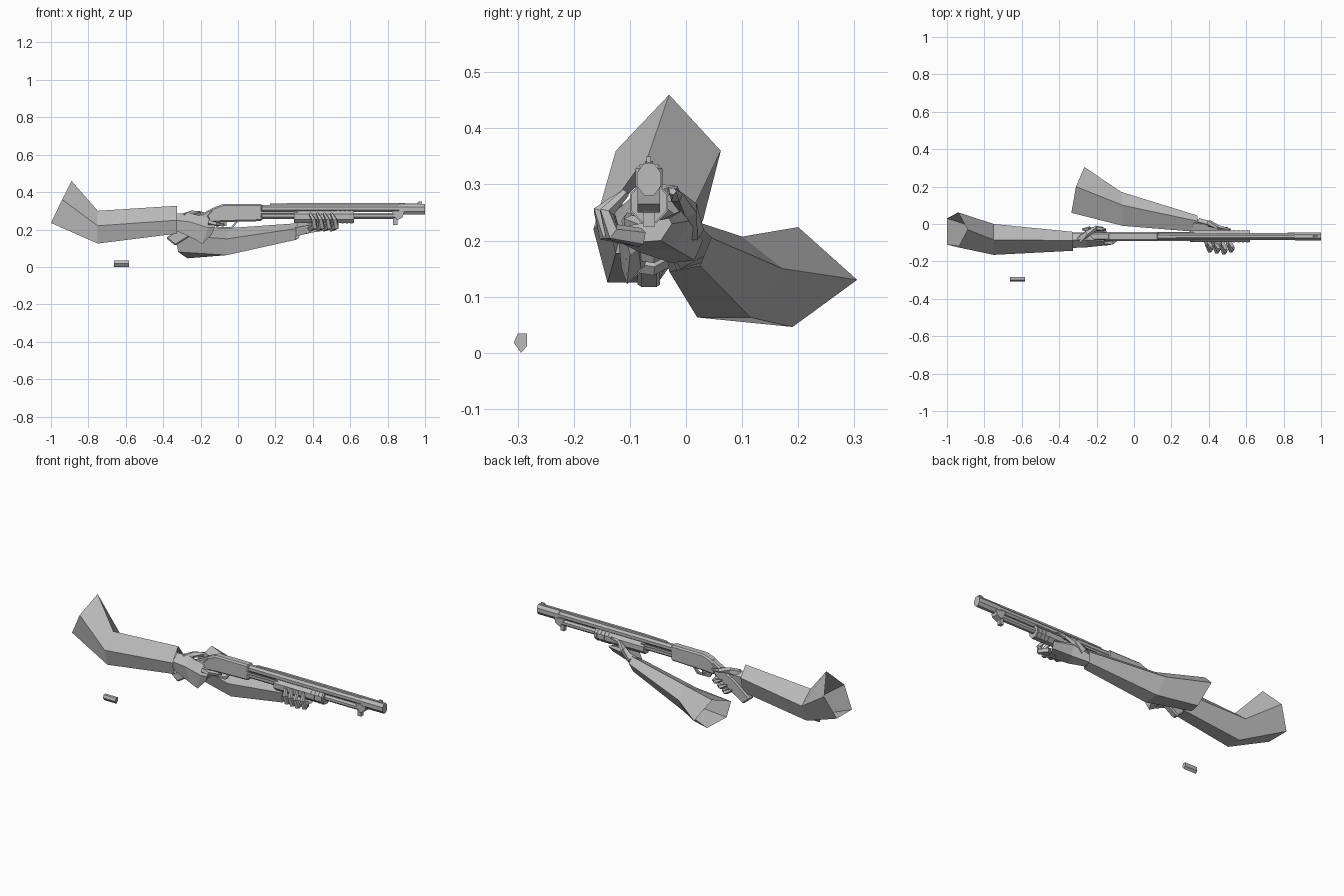
import bpy, bmesh, math
from mathutils import Vector

if "Cube" in bpy.data.objects:
    bpy.data.objects.remove(bpy.data.objects["Cube"])

GREY = (0.5, 0.5, 0.5, 1)
mat = bpy.data.materials.new("plain grey")
mat.use_nodes = True
mat.diffuse_color = GREY
mat.node_tree.nodes["Principled BSDF"].inputs["Base Color"].default_value = GREY
AXIS_Y = -0.066  # centre plane of the gun


def finish(name, bm):
    bmesh.ops.recalc_face_normals(bm, faces=bm.faces)
    me = bpy.data.meshes.new(name)
    bm.to_mesh(me)
    bm.free()
    me.materials.append(mat)
    ob = bpy.data.objects.new(name, me)
    bpy.context.collection.objects.link(ob)
    return ob


def loft(name, rings, cap_start=True, cap_end=True):
    """Skin a list of equal-sized rings of 3D points."""
    bm = bmesh.new()
    vs = [[bm.verts.new(p) for p in r] for r in rings]
    n = len(vs[0])
    for a, b in zip(vs, vs[1:]):
        for i in range(n):
            j = (i + 1) % n
            bm.faces.new((a[i], a[j], b[j], b[i]))
    if cap_start:
        bm.faces.new(vs[0])
    if cap_end:
        bm.faces.new(vs[-1])
    return finish(name, bm)


def plate(name, outline, half, y=AXIS_Y, bevel=0.0):
    """Side outline in x, z with thickness along y."""
    ob = loft(name, [[(x, y + s * half, z) for x, z in outline] for s in (-1, 1)])
    if bevel:
        m = ob.modifiers.new("bevel", "BEVEL")
        m.width, m.segments = bevel, 1
        m.limit_method, m.angle_limit = "ANGLE", math.radians(50)
    return ob


def tube(name, x0, x1, z, r, sides=8, y=AXIS_Y, rz=None):
    rz = rz or r
    ring = [(2 * math.pi * (i + 0.5) / sides) for i in range(sides)]
    return loft(name, [[(x, y + r * math.cos(a), z + rz * math.sin(a)) for a in ring] for x in (x0, x1)])


def finger(name, pts, radii, sides=5):
    """Faceted limb following a path."""
    pts = [Vector(p) for p in pts]
    rings = []
    for i, (p, r) in enumerate(zip(pts, radii)):
        d = (pts[min(i + 1, len(pts) - 1)] - pts[max(i - 1, 0)]).normalized()
        u = d.cross(Vector((1, 0, 0.3))).normalized()
        v = d.cross(u)
        rings.append([p + r * (u * math.cos(t) + v * math.sin(t))
                      for t in (2 * math.pi * k / sides for k in range(sides))])
    return loft(name, rings)


# Gun body
plate("receiver", [(-0.17, 0.275), (-0.13, 0.318), (-0.08, 0.336), (0.13, 0.336),
                   (0.13, 0.245), (-0.08, 0.24), (-0.15, 0.235)], 0.024, bevel=0.008)
plate("grip", [(-0.13, 0.318), (-0.19, 0.285), (-0.27, 0.245), (-0.385, 0.155),
               (-0.335, 0.113), (-0.24, 0.175), (-0.15, 0.235), (-0.1, 0.24)], 0.02, bevel=0.007)
tube("barrel", 0.12, 0.995, 0.312, 0.02, rz=0.021)
tube("muzzle_ring", 0.86, 1.0, 0.309, 0.023, rz=0.031)
plate("top_rib", [(0.17, 0.325), (0.17, 0.338), (0.32, 0.342), (0.62, 0.342), (0.97, 0.34), (0.97, 0.325)], 0.007)
plate("front_sight", [(0.955, 0.338), (0.965, 0.35), (0.985, 0.35), (0.985, 0.338)], 0.004)
tube("magazine_tube", 0.12, 0.85, 0.273, 0.018)
plate("barrel_clamp", [(0.82, 0.30), (0.85, 0.25), (0.88, 0.265), (0.89, 0.30)], 0.02)
plate("front_lug", [(0.83, 0.27), (0.83, 0.225), (0.853, 0.225), (0.853, 0.25), (0.88, 0.28)], 0.011)

# Sliding fore-end with grooves
tube("fore_end", 0.30, 0.62, 0.268, 0.034, rz=0.037)
for i in range(4):
    tube("fore_end_ridge", 0.53 + i * 0.024, 0.54 + i * 0.024, 0.268, 0.037, rz=0.039)
for s in (-1, 1):
    plate("slide_bar", [(0.1, 0.285), (0.32, 0.285), (0.32, 0.297), (0.1, 0.297)], 0.003, AXIS_Y + s * 0.021)

# Trigger and guard
plate("trigger_guard", [(-0.13, 0.24), (-0.11, 0.205), (-0.03, 0.205), (0.0, 0.243), (-0.012, 0.243),
                        (-0.036, 0.213), (-0.1, 0.213), (-0.118, 0.24)], 0.008)
plate("trigger", [(-0.08, 0.243), (-0.07, 0.22), (-0.062, 0.22), (-0.06, 0.243)], 0.004)

# Sleeves, open at the upper end
loft("right_sleeve", [
    [(-0.89, -0.03, 0.46), (-0.94, 0.062, 0.36), (-1.0, 0.03, 0.235), (-1.0, -0.11, 0.235), (-0.94, -0.125, 0.36)],
    [(-0.75, -0.085, 0.30), (-0.75, 0.0, 0.23), (-0.75, -0.05, 0.125), (-0.75, -0.14, 0.125), (-0.75, -0.165, 0.22)],
    [(-0.325, -0.088, 0.327), (-0.325, -0.042, 0.265), (-0.325, -0.06, 0.178), (-0.325, -0.125, 0.178),
     (-0.325, -0.143, 0.25)]], False, False)
loft("left_sleeve", [
    [(-0.31, 0.2, 0.224), (-0.265, 0.305, 0.13), (-0.27, 0.19, 0.046), (-0.32, 0.08, 0.08), (-0.335, 0.06, 0.17)],
    [(-0.06, 0.1, 0.207), (-0.07, 0.172, 0.15), (-0.06, 0.115, 0.063), (-0.06, 0.02, 0.063), (-0.06, -0.01, 0.15)],
    [(0.34, 0.015, 0.235), (0.34, 0.045, 0.205), (0.325, 0.025, 0.155), (0.31, -0.03, 0.145),
     (0.31, -0.04, 0.205)]], False, False)

# Right hand around the grip
loft("right_palm", [
    [(-0.335, -0.085, 0.285), (-0.335, -0.052, 0.265), (-0.335, -0.06, 0.2), (-0.335, -0.115, 0.195), (-0.335, -0.128, 0.25)],
    [(-0.255, -0.085, 0.288), (-0.255, -0.05, 0.265), (-0.235, -0.06, 0.165), (-0.235, -0.115, 0.15), (-0.255, -0.125, 0.24)],
    [(-0.17, -0.092, 0.265), (-0.16, -0.08, 0.245), (-0.18, -0.08, 0.15), (-0.19, -0.105, 0.122), (-0.16, -0.115, 0.21)],
    [(-0.125, -0.095, 0.235), (-0.125, -0.085, 0.225), (-0.14, -0.085, 0.185), (-0.14, -0.1, 0.175), (-0.125, -0.108, 0.21)]])
finger("right_thumb", [(-0.29, -0.085, 0.265), (-0.25, -0.05, 0.285), (-0.2, -0.022, 0.285), (-0.15, -0.03, 0.275)],
       [0.024, 0.018, 0.014, 0.007])
for i in range(3):
    x, z = -0.165 - 0.032 * i, 0.205 - 0.022 * i
    finger("right_finger", [(x + 0.01, -0.1, z), (x + 0.02, -0.06, z - 0.008), (x - 0.01, -0.025, z + 0.006),
                            (x - 0.045, -0.03, z + 0.02)], [0.017, 0.016, 0.014, 0.008])
finger("right_trigger_finger", [(-0.16, -0.1, 0.235), (-0.12, -0.1, 0.232), (-0.08, -0.07, 0.225), (-0.075, -0.05, 0.225)],
       [0.016, 0.014, 0.011, 0.006])

# Left hand under the fore-end
loft("left_palm", [
    [(0.32, 0.005, 0.235), (0.325, 0.03, 0.2), (0.315, 0.015, 0.165), (0.305, -0.025, 0.16), (0.305, -0.03, 0.21)],
    [(0.40, -0.005, 0.255), (0.41, 0.005, 0.235), (0.40, -0.02, 0.185), (0.37, -0.085, 0.18), (0.36, -0.085, 0.22)],
    [(0.51, -0.03, 0.24), (0.52, -0.025, 0.23), (0.51, -0.045, 0.2), (0.47, -0.115, 0.195), (0.46, -0.11, 0.225)]])
finger("left_thumb", [(0.35, 0.01, 0.215), (0.4, 0.005, 0.255), (0.45, -0.018, 0.28), (0.5, -0.024, 0.288)],
       [0.022, 0.018, 0.013, 0.007])
for i in range(4):
    x = 0.385 + 0.038 * i
    out = -0.142 - 0.006 * (i % 3)
    finger("left_finger", [(x, -0.08, 0.205), (x + 0.025, out + 0.01, 0.215), (x + 0.02, out, 0.25),
                           (x, -0.108, 0.285)], [0.018, 0.017, 0.014, 0.008])

# Loose cartridge
loft("cartridge", [[(x, y, z) for y, z in ((-0.294, 0.0), (-0.283, 0.012), (-0.283, 0.034), (-0.3, 0.034), (-0.307, 0.018))]
                   for x in (-0.662, -0.582)])
